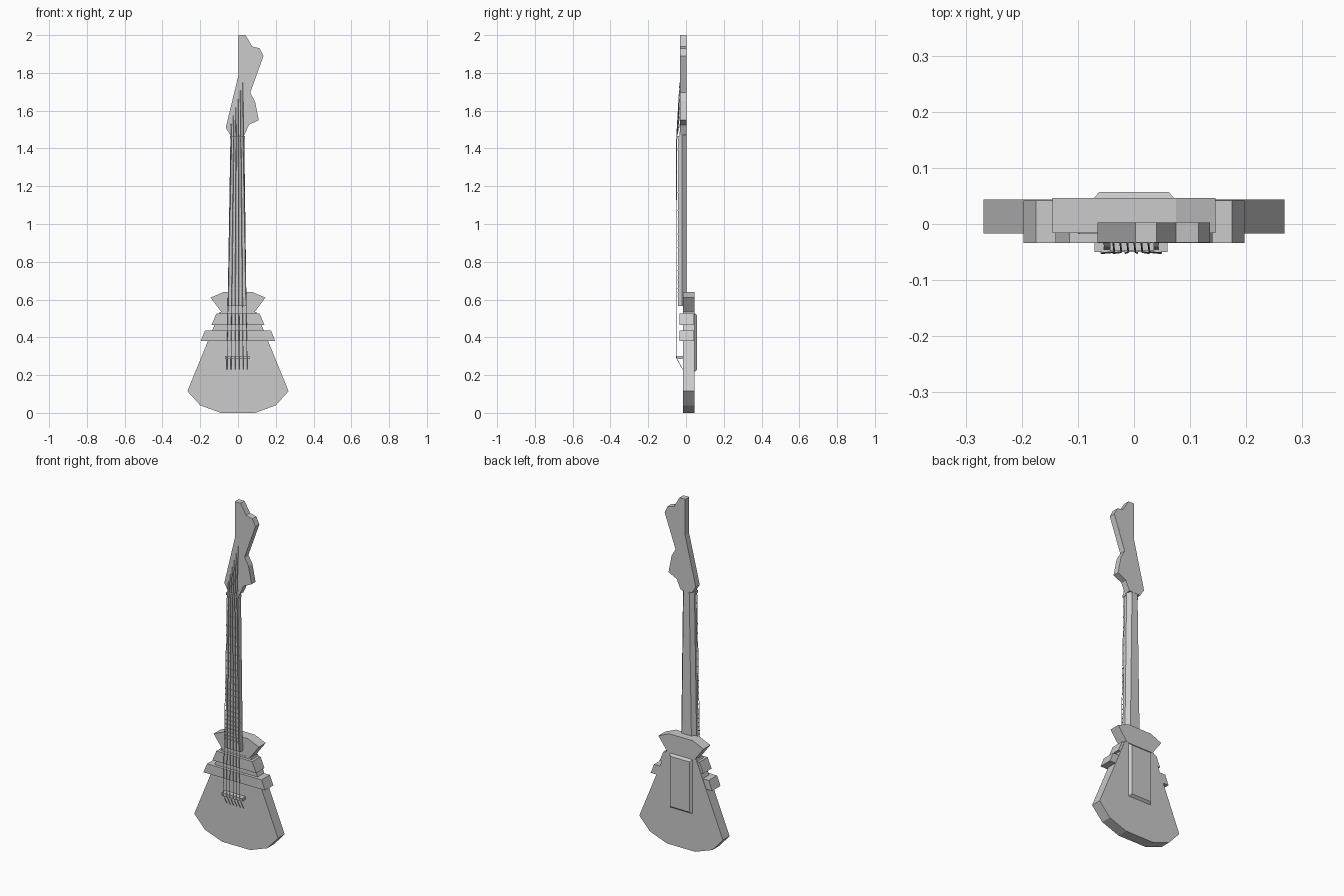
import bpy, bmesh

if "Cube" in bpy.data.objects:
    bpy.data.objects.remove(bpy.data.objects["Cube"])


def finish(name, bm):
    bmesh.ops.recalc_face_normals(bm, faces=bm.faces)
    mesh = bpy.data.meshes.new(name)
    bm.to_mesh(mesh)
    bm.free()
    obj = bpy.data.objects.new(name, mesh)
    bpy.context.collection.objects.link(obj)
    return obj


def loft(name, a, b):
    """Solid between two matching closed rings of 3D points."""
    bm = bmesh.new()
    ra = [bm.verts.new(p) for p in a]
    rb = [bm.verts.new(p) for p in b]
    bm.faces.new(ra)
    bm.faces.new(rb[::-1])
    n = len(a)
    for i in range(n):
        j = (i + 1) % n
        bm.faces.new((ra[i], ra[j], rb[j], rb[i]))
    return finish(name, bm)


def slab(name, outline, y0, y1):
    return loft(name, [(x, y0, z) for x, z in outline], [(x, y1, z) for x, z in outline])


def mirrored(half):
    return half + [(-x, z) for x, z in reversed(half)]


def box(name, x0, x1, y0, y1, z0, z1):
    return slab(name, [(x0, z0), (x1, z0), (x1, z1), (x0, z1)], y0, y1)


# Body, collar and raised bands
slab("body", mirrored([(0.09, 0.0), (0.20, 0.04), (0.268, 0.115), (0.096, 0.535)]), -0.017, 0.044)
slab("collar", mirrored([(0.085, 0.53), (0.145, 0.61), (0.075, 0.64)]), -0.016, 0.046)
slab("lower_band", mirrored([(0.197, 0.38), (0.175, 0.435)]), -0.034, 0.042)
slab("upper_band", mirrored([(0.14, 0.465), (0.115, 0.525)]), -0.034, 0.042)

# Chamfered back plate
loft("back_plate",
     [(x, 0.043, z) for x, z in mirrored([(0.074, 0.215), (0.074, 0.53)])],
     [(x, 0.057, z) for x, z in mirrored([(0.062, 0.227), (0.062, 0.518)])])


# Tapered neck with chamfered back, and fretboard
def neck_edges(z):
    t = (z - 0.565) / (1.47 - 0.565)
    return -0.055 + 0.015 * t, 0.045 - 0.012 * t


def neck_ring(z):
    l, r = neck_edges(z)
    return [(l, -0.034, z), (r, -0.034, z), (r, -0.02, z),
            (r - 0.018, 0.002, z), (l + 0.018, 0.002, z), (l, -0.02, z)]


def board_ring(z):
    l, r = neck_edges(z)
    return [(l, -0.034, z), (r, -0.034, z), (r - 0.003, -0.043, z), (l + 0.003, -0.043, z)]


loft("neck", neck_ring(0.565), neck_ring(1.49))
loft("fretboard", board_ring(0.565), board_ring(1.455))

# Frets follow the usual shrinking spacing
for i in range(1, 23):
    z = 0.29 + 1.17 * 2 ** (-i / 12)
    l, r = neck_edges(z)
    box(f"fret_{i}", l, r, -0.046, -0.04, z - 0.002, z + 0.002)

# Nut and bridge
box("nut", -0.043, 0.036, -0.048, -0.02, 1.453, 1.467)
box("bridge", -0.07, 0.06, -0.05, -0.016, 0.285, 0.302)

# Headstock
slab("headstock", [(0.003, 2.0), (0.04, 2.0), (0.075, 1.94), (0.115, 1.93), (0.135, 1.89),
                   (0.065, 1.695), (0.09, 1.65), (0.11, 1.55), (0.058, 1.525), (0.033, 1.47),
                   (-0.04, 1.47), (-0.065, 1.51), (0.003, 1.79)], -0.033, 0.003)

# Strings run from body over bridge and nut to the headstock
for i in range(6):
    xb = -0.058 + i * 0.0212
    xn = -0.035 + i * 0.0125
    points = [(xb, -0.017, 0.23), (xb, -0.052, 0.293), (xn, -0.05, 1.46),
              (xn - 0.002, -0.033, 1.53 + i * 0.044)]
    bm = bmesh.new()
    r = 0.0016
    rings = [[bm.verts.new((x + dx * r, y + dy * r, z))
              for dx, dy in ((1, 0), (0, 1), (-1, 0), (0, -1))] for x, y, z in points]
    for a, b in zip(rings, rings[1:]):
        for k in range(4):
            bm.faces.new((a[k], a[(k + 1) % 4], b[(k + 1) % 4], b[k]))
    bm.faces.new(rings[0])
    bm.faces.new(rings[-1])
    finish(f"string_{i + 1}", bm)
